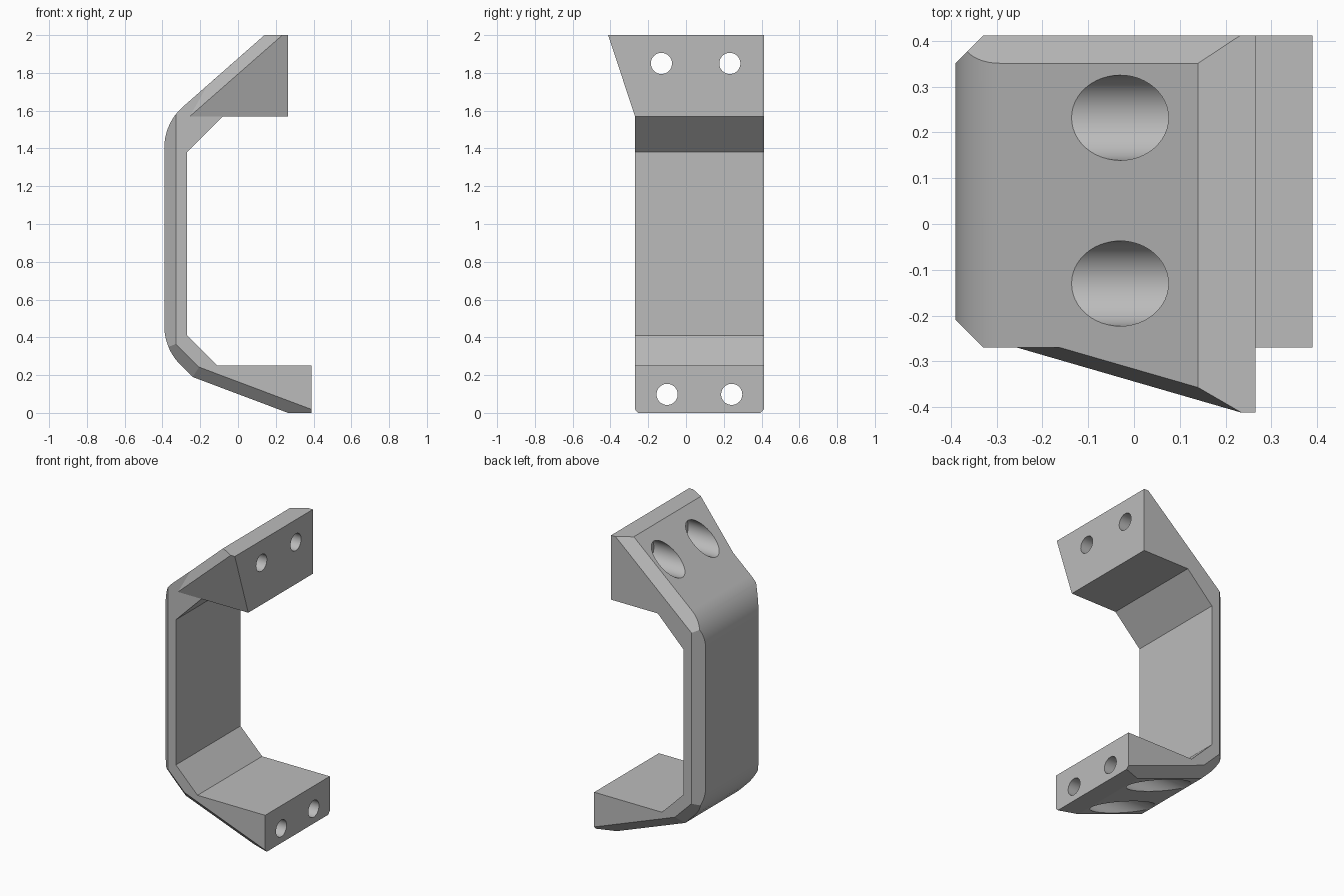
import bpy, bmesh, math
from mathutils import Vector, Matrix

if "Cube" in bpy.data.objects:
    bpy.data.objects.remove(bpy.data.objects["Cube"], do_unlink=True)

FRONT, BACK, BEVEL = -0.27, 0.412, 0.061


def rounded(corner, before, after, radius, steps=14):
    """Points of an arc that replaces a profile corner."""
    c = Vector(corner)
    u, v = (Vector(before) - c).normalized(), (Vector(after) - c).normalized()
    half = u.angle(v) / 2
    start, mid = c + u * radius / math.tan(half), (u + v).normalized()
    centre = c + mid * radius / math.sin(half)
    end = c + v * radius / math.tan(half)
    a, b = start - centre, end - centre
    total = a.angle(b)
    return [centre + (a * math.sin(total * (1 - i / steps))
                      + b * math.sin(total * i / steps)) / math.sin(total)
            for i in range(steps + 1)]


def extrude(profile, y0, y1):
    """Extrude an (x, z) profile along y."""
    bm = bmesh.new()
    face = bm.faces.new([bm.verts.new((p[0], y0, p[1])) for p in profile])
    new = bmesh.ops.extrude_face_region(bm, geom=[face])["geom"]
    verts = [g for g in new if isinstance(g, bmesh.types.BMVert)]
    bmesh.ops.translate(bm, verts=verts, vec=(0, y1 - y0, 0))
    bmesh.ops.recalc_face_normals(bm, faces=bm.faces)
    return bm


def slice_off(bm, point, normal):
    """Remove everything beyond a plane and close the cut."""
    cut = bmesh.ops.bisect_plane(bm, geom=bm.verts[:] + bm.edges[:] + bm.faces[:],
                                 dist=1e-5, plane_co=point, plane_no=normal,
                                 clear_outer=True)["geom_cut"]
    bmesh.ops.edgeloop_fill(bm, edges=[g for g in cut if isinstance(g, bmesh.types.BMEdge)])
    bmesh.ops.recalc_face_normals(bm, faces=bm.faces)


def chamfer(bm, p, q, side):
    """Chamfer the edge along the outer profile line p-q on one side."""
    d = (Vector(q) - Vector(p)).normalized()
    y, s = (BACK - BEVEL, 1) if side == "back" else (FRONT + BEVEL, -1)
    slice_off(bm, (p[0], y, p[1]), Vector((-d.y, s, d.x)))


def make_object(name, bm):
    mesh = bpy.data.meshes.new(name)
    bm.to_mesh(mesh)
    bm.free()
    obj = bpy.data.objects.new(name, mesh)
    bpy.context.collection.objects.link(obj)
    return obj


def boolean(target, other, operation):
    mod = target.modifiers.new(operation.lower(), "BOOLEAN")
    mod.operation, mod.solver, mod.object = operation, "EXACT", other
    bpy.context.view_layer.objects.active = target
    bpy.ops.object.modifier_apply(modifier=mod.name)
    bpy.data.objects.remove(other, do_unlink=True)


def cylinder(bm, radius, x0, x1, y, z):
    place = Matrix.Translation(((x0 + x1) / 2, y, z)) @ Matrix.Rotation(math.pi / 2, 4, "Y")
    bmesh.ops.create_cone(bm, cap_ends=True, segments=48, radius1=radius, radius2=radius,
                          depth=x1 - x0, matrix=place)


# Handle body: C-shaped profile with rounded outer corners
foot, heel, low, high, crown = (0.265, 0), (-0.24, 0.19), (-0.39, 0.34), (-0.39, 1.534), (0.14, 2)
profile = [(0.39, 0), foot, heel]
profile += rounded(low, heel, high, 0.287) + rounded(high, low, crown, 0.287)
profile += [crown, (0.265, 2), (0.265, 1.57), (-0.08, 1.57), (-0.27, 1.38),
            (-0.27, 0.41), (-0.11, 0.25), (0.39, 0.25)]
body = extrude(profile, FRONT, BACK)
for side in ("front", "back"):
    chamfer(body, foot, heel, side)
    chamfer(body, heel, low, side)
    chamfer(body, low, high, side)
chamfer(body, high, crown, "back")
handle = make_object("handle", body)

# Flared side of the upper mounting block
flare = extrude([(0.265, 1.57), (0.265, 2), crown, (-0.26, 1.648), (-0.26, 1.57)], -0.6, 0)
slice_off(flare, (0, FRONT, 1.57), (0, -0.43, -0.142))
a, b, c = Vector((0.14, -0.357, 2)), Vector((0.235, -0.412, 2)), Vector((-0.255, FRONT, 1.57))
normal = (b - a).cross(c - a)
slice_off(flare, a, normal if normal.y < 0 else -normal)
boolean(handle, make_object("upper_flare", flare), "UNION")

# Screw holes with wide counterbores from the outside
for z, seat, ys in ((1.85, 0.14, (-0.13, 0.232)), (0.098, 0.265, (-0.1, 0.242))):
    for y in ys:
        for radius, x0, x1 in ((0.093, -0.6, seat), (0.056, seat - 0.05, 0.6)):
            bm = bmesh.new()
            cylinder(bm, radius, x0, x1, y, z)
            boolean(handle, make_object("hole_cutter", bm), "DIFFERENCE")

# Grey finish
grey = bpy.data.materials.new("plain_grey")
grey.use_nodes = True
grey.diffuse_color = (0.5, 0.5, 0.5, 1)
grey.node_tree.nodes["Principled BSDF"].inputs["Base Color"].default_value = (0.5, 0.5, 0.5, 1)
handle.data.materials.clear()
handle.data.materials.append(grey)
for poly in handle.data.polygons:
    poly.material_index = 0

# Smooth the curved faces, keep the edges crisp
bpy.ops.object.select_all(action="DESELECT")
handle.select_set(True)
bpy.context.view_layer.objects.active = handle
bpy.ops.object.shade_smooth_by_angle(angle=math.radians(15))
weighted = handle.modifiers.new("weighted_normals", "WEIGHTED_NORMAL")
weighted.keep_sharp = True
